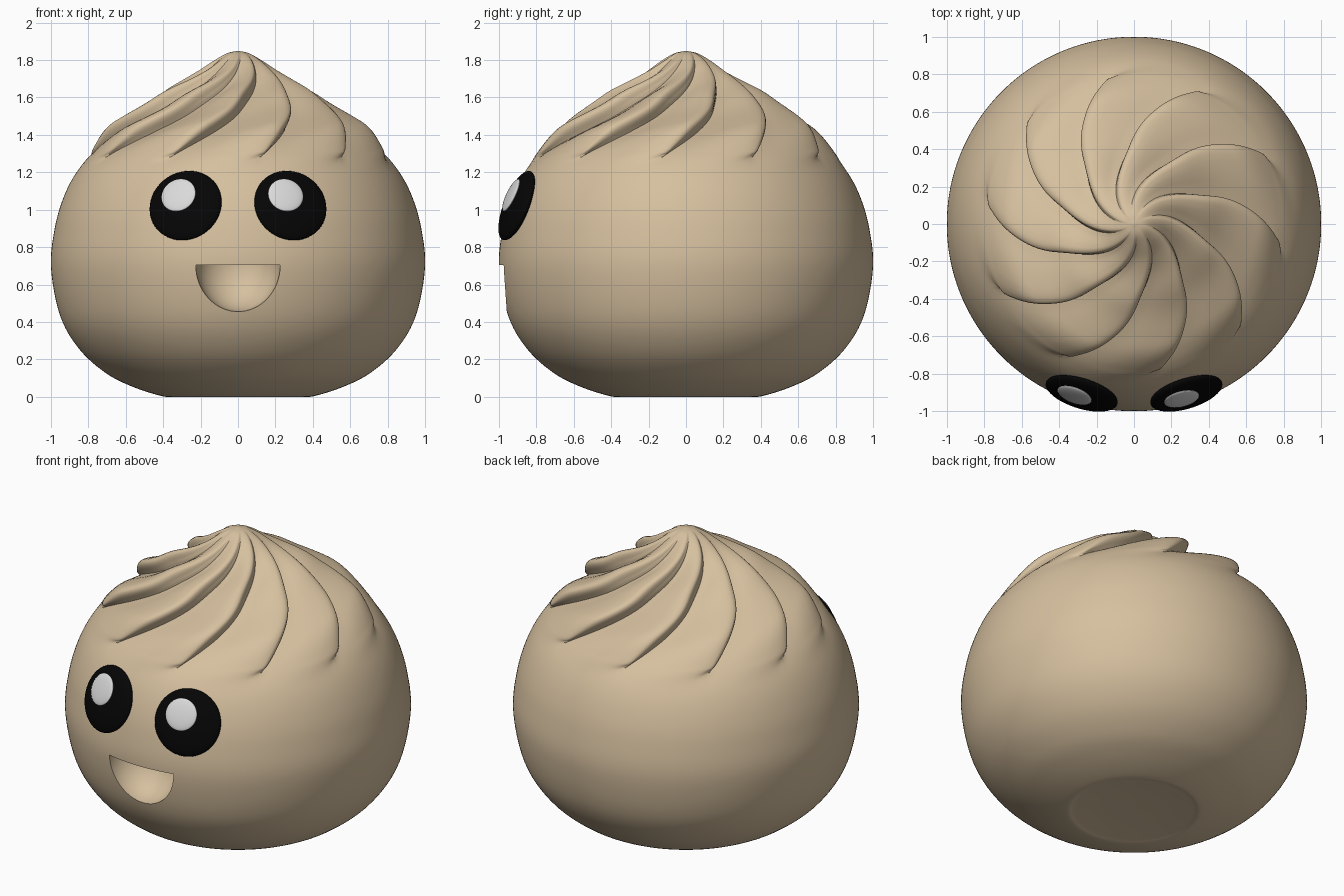
import bpy, bmesh
from math import sin, cos, pi, radians
from mathutils import Vector, Matrix

if "Cube" in bpy.data.objects:
    bpy.data.objects.remove(bpy.data.objects["Cube"])


def material(name, color):
    m = bpy.data.materials.new(name)
    m.use_nodes = True
    m.diffuse_color = (*color, 1)
    m.node_tree.nodes["Principled BSDF"].inputs["Base Color"].default_value = (*color, 1)
    return m


dough = material("dough", (0.67, 0.525, 0.345))
black = material("eye black", (0.0015, 0.0015, 0.0015))
white = material("eye white", (0.7, 0.7, 0.7))


def make_object(name, bm, mat, angle=40):
    bmesh.ops.recalc_face_normals(bm, faces=bm.faces)
    mesh = bpy.data.meshes.new(name)
    bm.to_mesh(mesh)
    bm.free()
    ob = bpy.data.objects.new(name, mesh)
    bpy.context.collection.objects.link(ob)
    mesh.materials.append(mat)
    smooth(ob, angle)
    return ob


def smooth(ob, angle):
    bpy.ops.object.select_all(action='DESELECT')
    ob.select_set(True)
    bpy.context.view_layer.objects.active = ob
    bpy.ops.object.shade_smooth_by_angle(angle=radians(angle))


def spline(points, steps):
    """Catmull-Rom curve through 2D points."""
    pts = [Vector(p) for p in points]
    pts = [2 * pts[0] - pts[1]] + pts + [2 * pts[-1] - pts[-2]]
    out = []
    for a, b, c, d in zip(pts, pts[1:], pts[2:], pts[3:]):
        for i in range(steps):
            t = i / steps
            out.append(0.5 * (2 * b + (c - a) * t + (2 * a - 5 * b + 4 * c - d) * t * t
                              + (3 * b - a - 3 * c + d) * t ** 3))
    return out + [pts[-2]]


def ramp(lo, hi, x):
    t = min(1, max(0, (x - lo) / (hi - lo)))
    return t * t * (3 - 2 * t)


# Body outline (radius, height) from the base up to the tip
outline = spline([(0, .015), (.2, .012), (.34, .004), (.4, .002), (.55, .048), (.7, .122),
                  (.845, .25), (.95, .43), (1, .69), (.98, .9), (.935, 1.06), (.87, 1.19),
                  (.79, 1.28), (.7, 1.35), (.585, 1.425), (.45, 1.51), (.3, 1.62),
                  (.2, 1.71), (.12, 1.79), (.06, 1.835), (0, 1.85)], 6)

# One pleat in section (fraction across, height), with a slightly overhanging lip
PLEATS, PER = 10, 20
pleat = spline([(0, 0), (.2, .18), (.42, .47), (.65, .76), (.82, .95), (.93, 1),
                (1, .88), (1.02, .6), (1.01, .28), (1, 0)], 4)
pleat = [pleat[round(i * (len(pleat) - 1) / PER)] for i in range(PER)]


def twist(r):
    """Degrees of swirl at a radius."""
    return -10 + 80 * (0.8 - min(r, 0.8)) + 18 * (1 - ramp(0, .4, r))


# Body: a lathe whose upper part is swirled into pleats, soft near the tip
bm = bmesh.new()
rings = []
for k in range(1, len(outline) - 1):
    p = outline[k]
    tan = (outline[k + 1] - outline[k - 1]).normalized()
    normal = Vector((tan.y, -tan.x))
    top = p.y > 1
    fade = 1 - ramp(.62, .87, p.x) if top else 0
    weight = ramp(.03, .4, p.x) * fade
    lean = (.45 + .55 * ramp(.2, .55, p.x)) * min(1, 3 * fade)
    swirl = radians(twist(p.x) if top else twist(.8))
    ring = []
    for j in range(PLEATS):
        for i, s in enumerate(pleat):
            across = i / PER + (s.x - i / PER) * lean
            a = swirl + (j + across) * 2 * pi / PLEATS
            q = p + normal * (0.08 * weight * s.y)
            ring.append(bm.verts.new((q.x * cos(a), q.x * sin(a), q.y)))
    rings.append(ring)
count = PLEATS * PER
for lower, upper in zip(rings, rings[1:]):
    for i in range(count):
        n = (i + 1) % count
        bm.faces.new((lower[i], lower[n], upper[n], upper[i]))
for ring, end in ((rings[0], outline[0]), (rings[-1], outline[-1])):
    pole = bm.verts.new((0, 0, end.y))
    for i in range(count):
        bm.faces.new((ring[i], ring[(i + 1) % count], pole))
body = make_object("bun_body", bm, dough)

# Mouth: the lower half of a ball carved out of the front
bm = bmesh.new()
bmesh.ops.create_uvsphere(bm, u_segments=64, v_segments=32, radius=1)
bmesh.ops.bisect_plane(bm, geom=bm.verts[:] + bm.edges[:] + bm.faces[:],
                       plane_co=(0, 0, .001), plane_no=(0, 0, 1), clear_outer=True)
bmesh.ops.holes_fill(bm, edges=[e for e in bm.edges if e.is_boundary])
bmesh.ops.transform(bm, verts=bm.verts,
                    matrix=Matrix.Translation((0, -.97, .705)) @ Matrix.Diagonal((.226, .22, .25, 1)))
cutter = make_object("mouth_cutter", bm, dough)
cutter.hide_render = True
mod = body.modifiers.new("mouth", 'BOOLEAN')
mod.operation, mod.solver, mod.object = 'DIFFERENCE', 'EXACT', cutter
bpy.context.view_layer.objects.active = body
bpy.ops.object.modifier_apply(modifier=mod.name)
bpy.data.objects.remove(cutter)
smooth(body, 50)


# Eyes: flattened balls lying on the surface, each with a highlight
def button(name, frame, size, mat):
    bm = bmesh.new()
    bmesh.ops.create_uvsphere(bm, u_segments=48, v_segments=24, radius=1)
    bmesh.ops.transform(bm, verts=bm.verts, matrix=frame @ Matrix.Diagonal((*size, 1)))
    make_object(name, bm, mat, 60)


for side, name in ((1, "left"), (-1, "right")):
    frame = (Matrix.Translation((side * .28, -.905, 1.022))
             @ Matrix.Rotation(radians(side * 17), 4, 'Z')
             @ Matrix.Rotation(radians(-21), 4, 'X'))
    button(name + "_eye", frame, (.2, .045, .198), black)
    shine = (frame @ Matrix.Translation((-.033, -.04, .044))
             @ Matrix.Rotation(radians(-4), 4, 'X') @ Matrix.Rotation(radians(-3), 4, 'Z'))
    button(name + "_eye_highlight", shine, (.096, .016, .095), white)
